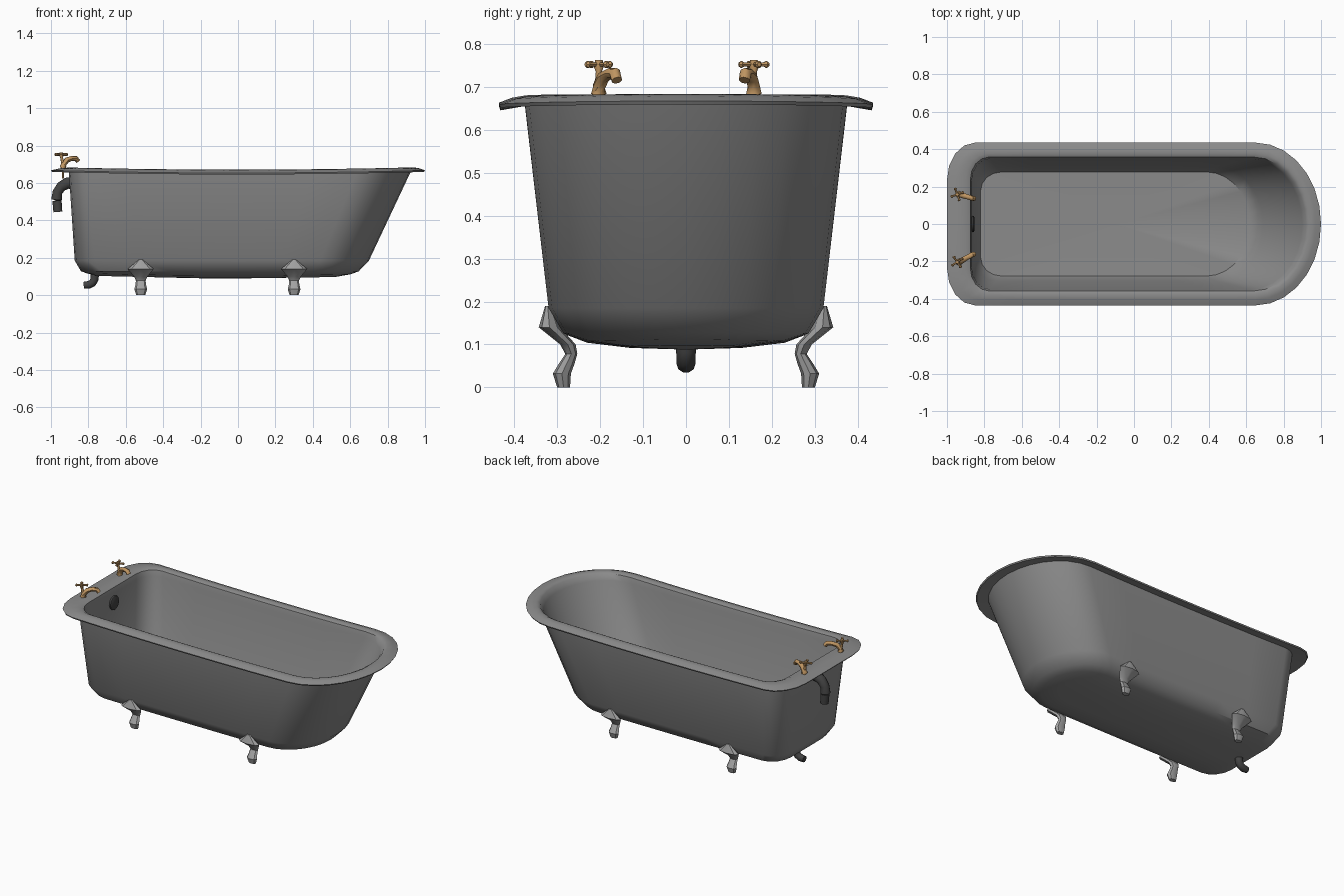
import bpy, bmesh, math
from mathutils import Vector


def material(name, col):
    m = bpy.data.materials.new(name)
    m.diffuse_color = (*col, 1)
    return m


GREY = material("enamel grey", (0.26, 0.26, 0.26))
STEEL = material("light metal", (0.36, 0.36, 0.36))
DARK = material("dark pipe", (0.055, 0.055, 0.055))
BRASS = material("brass", (0.52, 0.30, 0.12))


def loft(name, rings, mat, angle=35, cap_centres=None):
    """Skin a list of closed point rings and close both ends."""
    bm = bmesh.new()
    rows = [[bm.verts.new(p) for p in r] for r in rings]
    n = len(rows[0])
    for a, b in zip(rows, rows[1:]):
        for i in range(n):
            j = (i + 1) % n
            bm.faces.new((a[i], a[j], b[j], b[i]))
    for k, row in enumerate((rows[0], rows[-1])):
        if cap_centres:
            c = bm.verts.new(cap_centres[k])
            for i in range(n):
                bm.faces.new((row[i], row[(i + 1) % n], c))
        else:
            bm.faces.new(row)
    bmesh.ops.recalc_face_normals(bm, faces=bm.faces)
    me = bpy.data.meshes.new(name)
    bm.to_mesh(me)
    bm.free()
    me.materials.append(mat)
    me.shade_smooth()
    me.set_sharp_from_angle(angle=math.radians(angle))
    ob = bpy.data.objects.new(name, me)
    bpy.context.collection.objects.link(ob)
    return ob


def tube(name, path, radii, mat, segs=8, angle=45):
    pts = [Vector(p) for p in path]
    rings = []
    for i, p in enumerate(pts):
        t = pts[min(i + 1, len(pts) - 1)] - pts[max(i - 1, 0)]
        q = t.to_track_quat('Z', 'Y')
        rings.append([p + q @ Vector((radii[i] * math.cos(k * math.tau / segs),
                                      radii[i] * math.sin(k * math.tau / segs), 0))
                      for k in range(segs)])
    return loft(name, rings, mat, angle)


def outline(x0, x1, h, rx, ry, a, z, sag=0.0):
    """Tub plan: rounded corners on the left, half ellipse on the right."""
    up = [(x0, 0)]
    for i in range(5):
        t = i * math.pi / 8
        up.append((x0 + rx * (1 - math.cos(t)), h - ry + ry * math.sin(t)))
    for i in range(1, 6):
        up.append((x0 + rx + (x1 - a - x0 - rx) * i / 6, h))
    for i in range(8):
        t = i * math.pi / 14
        up.append((x1 - a + a * math.sin(t), h * math.cos(t)))
    up[-1] = (x1, 0)
    pts = up + [(x, -y) for x, y in reversed(up[1:-1])]
    return [(x, y, z + sag * x * x) for x, y in pts]


# Tub shell: from the underside, up the outside, over the rim, down inside
s = 0.014
shell = [
    outline(-0.76, 0.52, 0.13, 0.08, 0.08, 0.15, 0.092, 0.02),
    outline(-0.81, 0.60, 0.23, 0.10, 0.11, 0.20, 0.104, 0.02),
    outline(-0.84, 0.645, 0.285, 0.11, 0.13, 0.24, 0.125, 0.005),
    outline(-0.873, 0.70, 0.32, 0.11, 0.13, 0.26, 0.185),
    outline(-0.905, 0.927, 0.375, 0.11, 0.13, 0.29, 0.655, s),
    outline(-0.995, 0.995, 0.432, 0.15, 0.20, 0.35, 0.645, s),
    outline(-1.0, 1.0, 0.435, 0.15, 0.20, 0.35, 0.653, s),
    outline(-0.955, 0.97, 0.405, 0.13, 0.17, 0.32, 0.665, s),
    outline(-0.90, 0.94, 0.375, 0.11, 0.14, 0.29, 0.671, s),
    outline(-0.875, 0.92, 0.358, 0.10, 0.12, 0.28, 0.662, s),
    outline(-0.868, 0.90, 0.35, 0.10, 0.12, 0.28, 0.63, s),
    outline(-0.85, 0.69, 0.305, 0.11, 0.12, 0.25, 0.20),
    outline(-0.82, 0.62, 0.278, 0.11, 0.10, 0.23, 0.145),
]
loft("bathtub", shell, GREY, 40, [(-0.1, 0, 0.088), (-0.1, 0, 0.135)])

# Feet: a wide pointed knee, thin ankle and small round pad
FOOT = [(0.322, 0.19, 0.010, 0.006), (0.318, 0.14, 0.070, 0.025),
        (0.275, 0.100, 0.036, 0.018), (0.267, 0.078, 0.026, 0.014),
        (0.277, 0.057, 0.028, 0.018), (0.289, 0.032, 0.034, 0.021),
        (0.285, 0.0, 0.024, 0.015)]
for side, sy in (("front", -1), ("back", 1)):
    for end, fx in (("left", -0.52), ("right", 0.30)):
        rings = [[(fx + hx * math.cos(k * math.tau / 8),
                   sy * (y + hy * math.sin(k * math.tau / 8)), z)
                  for k in range(8)] for y, z, hx, hy in FOOT]
        loft(f"{side}_{end}_foot", rings, STEEL, 30)

# Taps: curved spout, stem, cross handle with knobs, bolt under the rim
for name, ty, dy, rot in (("back", 0.158, -0.022, 0.35), ("front", -0.203, 0.042, 0.6)):
    tube(name + "_tap_spout",
         [(-0.935, ty, 0.672), (-0.935, ty, 0.684), (-0.932, ty, 0.70),
          (-0.915, ty + dy * .25, 0.722), (-0.89, ty + dy * .6, 0.731),
          (-0.866, ty + dy * .9, 0.731), (-0.855, ty + dy, 0.715)],
         [0.019, 0.018, 0.015, 0.015, 0.013, 0.014, 0.013], BRASS)
    tube(name + "_tap_stem",
         [(-0.935, ty, 0.70), (-0.943, ty, 0.735), (-0.944, ty, 0.745), (-0.945, ty, 0.762)],
         [0.010, 0.007, 0.011, 0.009], BRASS)
    for k in range(2):
        d = Vector((math.cos(rot + k * math.pi / 2), math.sin(rot + k * math.pi / 2), 0))
        c = Vector((-0.945, ty, 0.752))
        tube(f"{name}_tap_handle_{k}",
             [c + d * o for o in (-0.037, -0.031, -0.024, 0, 0.024, 0.031, 0.037)],
             [0.005, 0.009, 0.005, 0.006, 0.005, 0.009, 0.005], BRASS, 6)
    tube(name + "_tap_bolt", [(-0.935, ty, 0.67), (-0.935, ty, 0.625)], [0.006, 0.006], BRASS, 6)

# Overflow: cover plate inside and bent pipe outside
tube("overflow_cover", [(-0.89, 0, 0.585), (-0.857, 0, 0.585), (-0.853, 0, 0.585)],
     [0.043, 0.043, 0.036], DARK, 12)
tube("overflow_pipe",
     [(-0.885, 0, 0.60), (-0.915, 0, 0.598), (-0.945, 0, 0.58), (-0.966, 0, 0.55),
      (-0.97, 0, 0.51), (-0.968, 0, 0.505), (-0.963, 0, 0.445)],
     [0.034, 0.032, 0.029, 0.027, 0.030, 0.026, 0.025], DARK, 10)

# Drain elbow under the tub
tube("drain_pipe",
     [(-0.765, 0, 0.115), (-0.767, 0, 0.085), (-0.777, 0, 0.066), (-0.797, 0, 0.055), (-0.825, 0, 0.053)],
     [0.023, 0.023, 0.022, 0.022, 0.019], DARK, 10)
